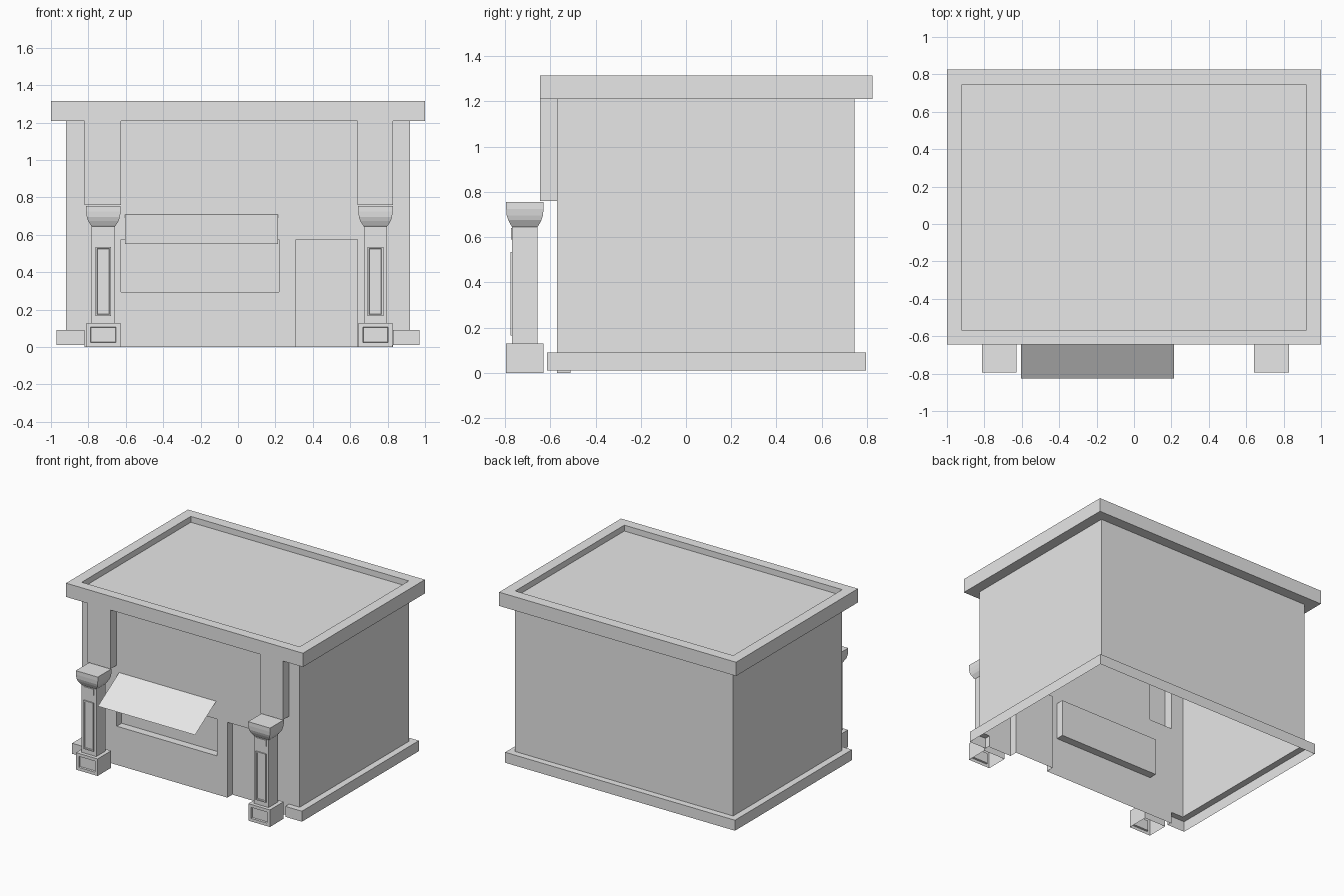
import bpy
import bmesh
from mathutils import Vector

cube = bpy.data.objects.get("Cube")
if cube:
    bpy.data.objects.remove(cube, do_unlink=True)

stone = bpy.data.materials.new("light_grey")
stone.use_nodes = True
GREY = (0.8, 0.8, 0.8, 1)
stone.diffuse_color = GREY
stone.node_tree.nodes["Principled BSDF"].inputs["Base Color"].default_value = GREY


def finish(name, bm):
    bmesh.ops.remove_doubles(bm, verts=bm.verts, dist=0.0001)
    mesh = bpy.data.meshes.new(name)
    bm.to_mesh(mesh)
    bm.free()
    mesh.materials.append(stone)
    obj = bpy.data.objects.new(name, mesh)
    bpy.context.collection.objects.link(obj)
    return obj


def quad(bm, points, facing):
    """Add a face turned towards the given direction."""
    face = bm.faces.new([bm.verts.new(p) for p in points])
    face.normal_update()
    if face.normal.dot(Vector(facing)) < 0:
        face.normal_flip()
    return face


def loft(bm, rings, cap=True, skip_front=()):
    """Join rectangles (x0, x1, y0, y1, z); returns the front faces."""
    loops = [[bm.verts.new(p) for p in ((a, c, z), (b, c, z), (b, d, z), (a, d, z))]
             for a, b, c, d, z in rings]
    fronts = []
    for n, (low, high) in enumerate(zip(loops, loops[1:])):
        for i in range(4):
            if i == 0 and n in skip_front:
                continue
            j = (i + 1) % 4
            face = bm.faces.new((low[i], low[j], high[j], high[i]))
            if i == 0:
                fronts.append(face)
    if cap:
        bm.faces.new(loops[-1])
    return fronts


# Side and back walls, cornice and sunken roof as one open-bottomed shell
FRONT, BACK, SIDE = -0.57, 0.745, 0.92
wall = (-SIDE, SIDE, FRONT, BACK)
eave = (-1, 1, -0.645, 0.825)
bm = bmesh.new()
loft(bm, [wall + (0.09,), wall + (1.21,), eave + (1.21,), eave + (1.315,),
          wall + (1.315,), wall + (1.27,)], skip_front=(0,))
finish("walls_and_roof", bm)

# Front wall: a grid of panels, each at its own depth, joined by reveals
xs = [-SIDE, -0.82, -0.625, 0.22, 0.31, 0.64, 0.83, SIDE]
zs = [0, 0.09, 0.295, 0.575, 0.76, 1.21]


def depth(i, k):
    if not (0 <= i < len(xs) - 1 and 0 <= k < len(zs) - 1):
        return None
    if i in (0, 6) and k == 0:
        return None                      # covered by the plinth
    if i in (1, 5) and k == 4:
        return -0.645                    # piers
    if (i == 2 and k == 2) or (i == 4 and k < 3):
        return -0.51                     # window and doorway
    return FRONT


bm = bmesh.new()
for i in range(len(xs) - 1):
    for k in range(len(zs) - 1):
        y = depth(i, k)
        if y is None:
            continue
        x0, x1, z0, z1 = xs[i], xs[i + 1], zs[k], zs[k + 1]
        quad(bm, [(x0, y, z0), (x1, y, z0), (x1, y, z1), (x0, y, z1)], (0, -1, 0))
        right, above = depth(i + 1, k), depth(i, k + 1)
        if right is not None and right != y:
            quad(bm, [(x1, y, z0), (x1, right, z0), (x1, right, z1), (x1, y, z1)],
                 (right - y, 0, 0))
        if above is not None and above != y:
            quad(bm, [(x0, y, z1), (x1, y, z1), (x1, above, z1), (x0, above, z1)],
                 (0, 0, above - y))
finish("front_wall", bm)

# Plinth wrapping the sides and back, stopping beside the columns
outer = [(-0.82, FRONT), (-0.82, -0.615), (-0.97, -0.615), (-0.97, 0.795),
         (0.97, 0.795), (0.97, -0.615), (0.83, -0.615), (0.83, FRONT)]
bm = bmesh.new()
for (ax, ay), (bx, by) in zip(outer, outer[1:]):
    outward = (ay - by, bx - ax, 0)
    quad(bm, [(ax, ay, 0.01), (bx, by, 0.01), (bx, by, 0.09), (ax, ay, 0.09)], outward)
    if abs(ax - bx) + abs(ay - by) > 0.1:
        # ledge from the outer edge back to the wall
        inner = [(max(-SIDE, min(SIDE, x)), max(FRONT, min(BACK, y)))
                 for x, y in ((bx, by), (ax, ay))]
        quad(bm, [(x, y, 0.09) for x, y in [(ax, ay), (bx, by)] + inner], (0, 0, 1))
finish("plinth", bm)


# Columns
def column(name, cx):
    cy = -0.7125

    def ring(hx, hy, z):
        return (cx - hx, cx + hx, cy - hy, cy + hy, z)

    def sink(bm, face, margin, amount):
        bm.normal_update()
        bmesh.ops.inset_individual(bm, faces=[face], thickness=margin)
        bmesh.ops.inset_individual(bm, faces=[face], thickness=0.004, depth=-amount)

    bm = bmesh.new()
    base = loft(bm, [ring(0.091, 0.0825, 0), ring(0.091, 0.0825, 0.13)])
    sink(bm, base[0], 0.033, 0.012)
    finish(name + "_base", bm)

    bm = bmesh.new()
    loft(bm, [ring(0.062, 0.056, 0.13), ring(0.062, 0.056, 0.65)], cap=False)
    finish(name + "_shaft", bm)

    bm = bmesh.new()
    loft(bm, [ring(0.062, 0.056, 0.645), ring(0.066, 0.06, 0.65),
              ring(0.082, 0.073, 0.675), ring(0.088, 0.08, 0.695),
              ring(0.093, 0.0825, 0.725), ring(0.093, 0.0825, 0.755)])
    finish(name + "_capital", bm)

    # raised panels on the shaft front
    for part, half, z0, z1, y in (("panel", 0.042, 0.165, 0.535, -0.777),
                                  ("band", 0.042, 0.59, 0.64, -0.774)):
        bm = bmesh.new()
        edges = (cx - half, cx + half, y, cy - 0.05)
        fronts = loft(bm, [edges + (z0,), edges + (z1,)])
        quad(bm, [(edges[0], y, z0), (edges[1], y, z0),
                  (edges[1], edges[3], z0), (edges[0], edges[3], z0)], (0, 0, -1))
        if part == "panel":
            sink(bm, fronts[0], 0.012, 0.007)
        finish(name + "_" + part, bm)


column("right_column", -0.72)
column("left_column", 0.735)

# Sloping awning sheet over the window
bm = bmesh.new()
quad(bm, [(-0.605, FRONT, 0.71), (0.215, FRONT, 0.71),
          (0.215, -0.825, 0.55), (-0.605, -0.825, 0.55)], (0, -1, 1))
finish("awning", bm)
